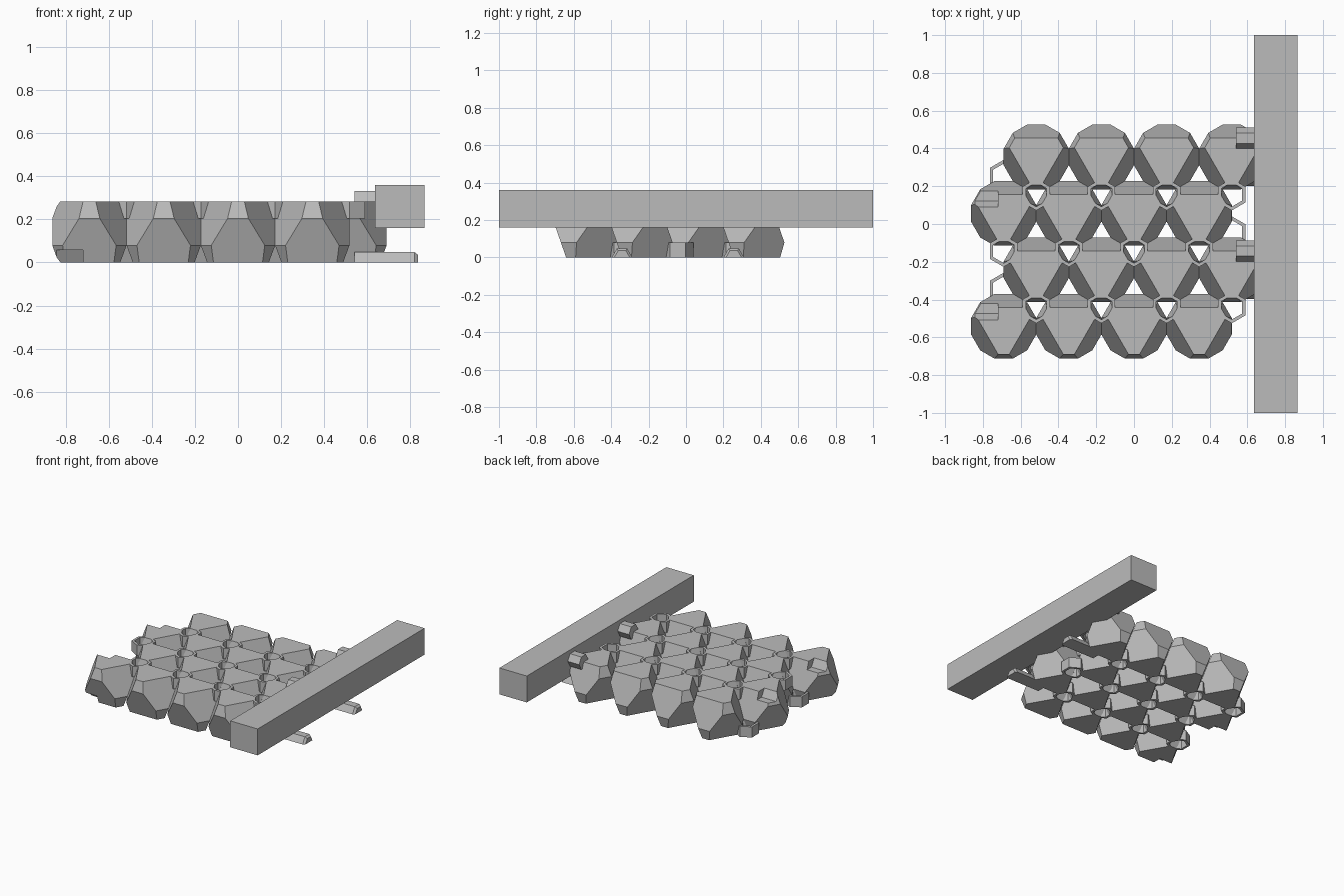
import bpy, bmesh, math
from mathutils import Vector

if "Cube" in bpy.data.objects:
    bpy.data.objects.remove(bpy.data.objects["Cube"])

PITCH = 0.345                 # edge length of each octahedral block
R = PITCH / math.sqrt(3)      # plan radius of its corners
H = 0.284                     # slab height
ROW = 1.5 * R                 # spacing between rows
TOP_Y = 0.355                 # centre of the back row
CUT_FLAT, CUT_SLOPE = 0.17, 0.28

grey = bpy.data.materials.new("plain_grey")
grey.diffuse_color = (0.5, 0.5, 0.5, 1)
grey.use_nodes = True
grey.node_tree.nodes["Principled BSDF"].inputs["Base Color"].default_value = grey.diffuse_color


def finish(name, bm):
    bmesh.ops.recalc_face_normals(bm, faces=bm.faces[:])
    me = bpy.data.meshes.new(name)
    bm.to_mesh(me)
    bm.free()
    me.materials.append(grey)
    ob = bpy.data.objects.new(name, me)
    bpy.context.collection.objects.link(ob)
    return ob


def corner(r, deg, z):
    a = math.radians(deg)
    return Vector((r * math.cos(a), r * math.sin(a), z))


# Octahedron lying on a face, each corner sliced off
def block(name, x, y):
    top = [corner(R, d, H) for d in (-90, 30, 150)]
    low = [corner(R, d, 0) for d in (90, 210, 330)]
    bm = bmesh.new()
    for own, other in ((top, low), (low, top)):
        for v in own:
            for w in own:
                if w is not v:
                    bm.verts.new(v.lerp(w, CUT_FLAT))
            # the two nearest corners on the opposite face
            for w in sorted(other, key=lambda p: (p - v).length)[:2]:
                bm.verts.new(v.lerp(w, CUT_SLOPE))
    bmesh.ops.convex_hull(bm, input=bm.verts[:])
    bmesh.ops.dissolve_limit(bm, angle_limit=0.01, verts=bm.verts[:], edges=bm.edges[:])
    bmesh.ops.translate(bm, verts=bm.verts[:], vec=(x, y, 0))
    return finish(name, bm)


# Hexagonal collar that ties the block corners together
def collar(name, x, y, z0, z1, outer=0.084, inner=0.064):
    bm = bmesh.new()
    rings = [[bm.verts.new(corner(r, 30 + 60 * i, z) + Vector((x, y, 0))) for i in range(6)]
             for r, z in ((outer, z0), (outer, z1), (inner, z1), (inner, z0))]
    for k in range(4):
        a, b = rings[k], rings[(k + 1) % 4]
        for i in range(6):
            j = (i + 1) % 6
            bm.faces.new((a[i], a[j], b[j], b[i]))
    return finish(name, bm)


# Hexagonal bar along x (n=6), or its upper half (n=4), with an optional tapered end
def hex_bar(name, x0, x1, y, z, r, n=6, taper=0.0):
    stations = [(x0, 1), (x1 - taper, 1)]
    if taper:
        stations.append((x1, 0.75))
    bm = bmesh.new()
    ends = [[bm.verts.new((x, y + s * r * math.cos(math.radians(60 * i)),
                           z + s * r * math.sin(math.radians(60 * i))))
             for i in range(n)] for x, s in stations]
    for a, b in zip(ends, ends[1:]):
        for i in range(n):
            j = (i + 1) % n
            bm.faces.new((a[i], a[j], b[j], b[i]))
    bm.faces.new(ends[0])
    bm.faces.new(ends[-1])
    return finish(name, bm)


for row in range(4):
    cy = TOP_Y - row * ROW
    first = -0.5175 if row % 2 == 0 else -0.69
    for col in range(4):
        cx = first + col * PITCH
        unit = block(f"block_{row}_{col}", cx, cy)
        # Collars at the front top corner and the back bottom corner
        if row < 3:
            collar(f"top_collar_{row}_{col}", cx, cy - R, H - 0.08, H)
        if row > 0:
            collar(f"bottom_collar_{row}_{col}", cx, cy + R, 0, 0.08)
        # Grooves in the left blocks that receive the pegs
        if row % 2 and col == 0:
            for tag, gy, gz in (("top", cy + R / 2, H), ("bottom", cy - R / 2, 0)):
                cutter = hex_bar(f"{tag}_groove_cutter_{row}", -1.0, -0.72, gy, gz, 0.066)
                cutter.hide_render = True
                cutter.hide_viewport = True
                cutter.display_type = 'WIRE'
                mod = unit.modifiers.new(f"{tag}_groove", 'BOOLEAN')
                mod.operation = 'DIFFERENCE'
                mod.solver = 'EXACT'
                mod.object = cutter
    # Pegs on the right blocks
    if row % 2 == 0:
        hex_bar(f"top_peg_{row}", 0.54, 0.83, cy + R / 2, H, 0.055, taper=0.015)
        hex_bar(f"bottom_peg_{row}", 0.54, 0.835, cy - R / 2, 0, 0.055, n=4, taper=0.015)

# Long square beam along the right side
bm = bmesh.new()
bmesh.ops.create_cube(bm, size=1)
bmesh.ops.scale(bm, verts=bm.verts[:], vec=(0.23, 2, 0.2))
bmesh.ops.translate(bm, verts=bm.verts[:], vec=(0.75, 0, 0.26))
finish("beam", bm)
